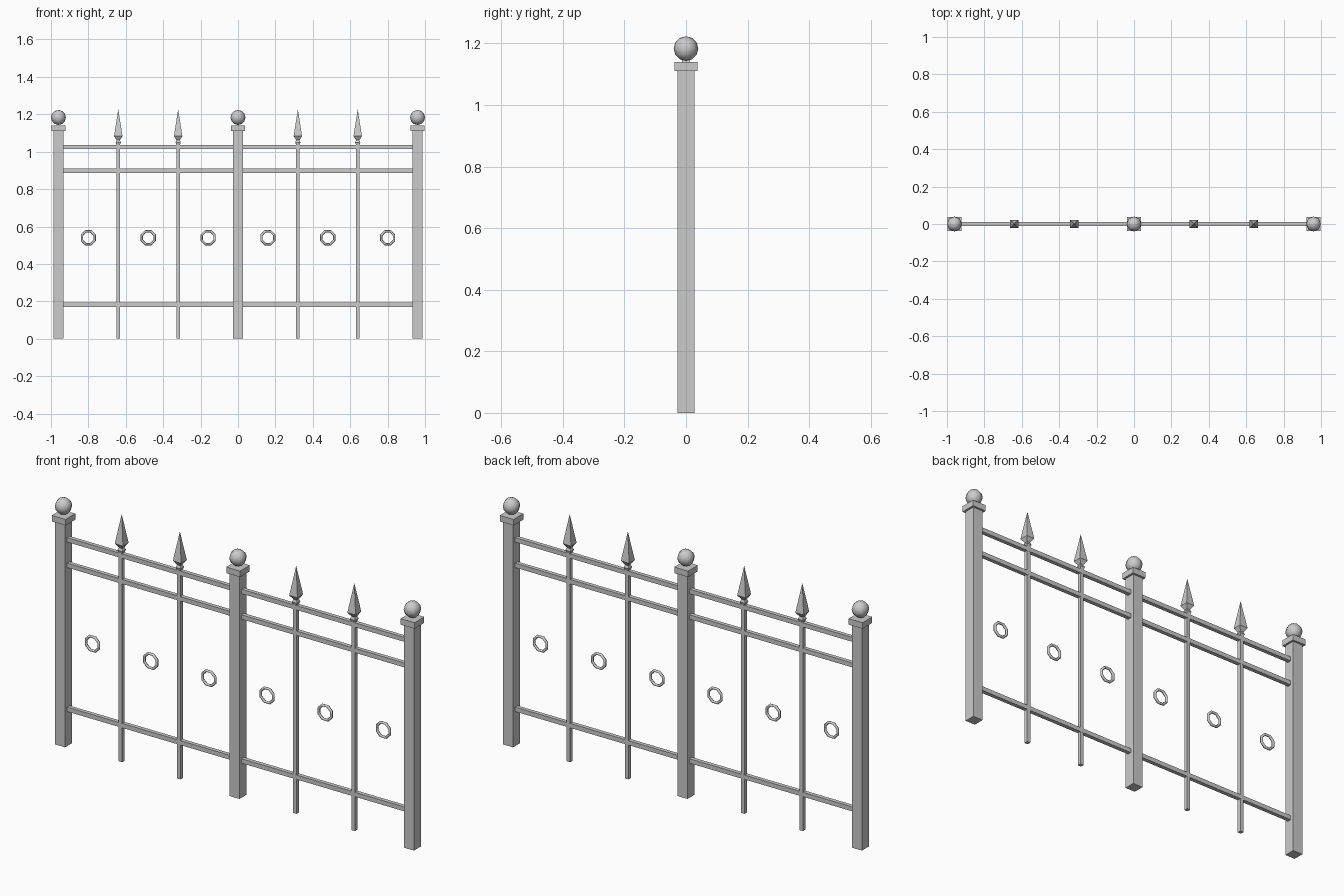
import bpy, bmesh, math
from mathutils import Matrix

if "Cube" in bpy.data.objects:
    bpy.data.objects.remove(bpy.data.objects["Cube"])


def finish(name, bm, smooth=False):
    bmesh.ops.recalc_face_normals(bm, faces=bm.faces[:])
    for f in bm.faces:
        f.smooth = smooth
    me = bpy.data.meshes.new(name)
    bm.to_mesh(me)
    bm.free()
    ob = bpy.data.objects.new(name, me)
    bpy.context.collection.objects.link(ob)
    return ob


def box(name, x0, x1, depth, z0, z1):
    bm = bmesh.new()
    m = Matrix.Translation(((x0 + x1) / 2, 0, (z0 + z1) / 2)) @ \
        Matrix.Diagonal((x1 - x0, depth, z1 - z0, 1))
    bmesh.ops.create_cube(bm, size=1, matrix=m)
    return finish(name, bm)


def square_loft(name, x, profile):
    """Four-sided solid from (half width, z) pairs."""
    bm = bmesh.new()
    loops = []
    for h, z in profile:
        if h == 0:
            loops.append([bm.verts.new((x, 0, z))] * 4)
        else:
            loops.append([bm.verts.new((x + sx * h, sy * h, z))
                          for sx, sy in ((-1, -1), (1, -1), (1, 1), (-1, 1))])
    for a, b in zip(loops, loops[1:]):
        for i in range(4):
            j = (i + 1) % 4
            bm.faces.new([a[i], a[j], b[j]] + ([b[i]] if b[i] is not b[j] else []))
    bm.faces.new(loops[0][::-1])
    return finish(name, bm)


def ring(name, x, z, major, minor, n=8, m=6):
    bm = bmesh.new()
    grid = []
    for i in range(n):
        a = 2 * math.pi * (i + 0.5) / n
        row = []
        for k in range(m):
            b = 2 * math.pi * k / m
            r = major + minor * math.cos(b)
            row.append(bm.verts.new((x + r * math.cos(a), minor * math.sin(b),
                                     z + r * math.sin(a))))
        grid.append(row)
    for i in range(n):
        for k in range(m):
            p, q = grid[i], grid[(i + 1) % n]
            bm.faces.new((p[k], q[k], q[(k + 1) % m], p[(k + 1) % m]))
    return finish(name, bm, True)


POST = 0.0275
# Posts with square caps and ball finials
for x in (-0.96, 0, 0.96):
    box("post", x - POST, x + POST, 2 * POST, 0, 1.11)
    box("post_cap", x - 0.038, x + 0.038, 0.076, 1.11, 1.14)
    bm = bmesh.new()
    bmesh.ops.create_uvsphere(bm, u_segments=8, v_segments=6, radius=0.04,
                              matrix=Matrix.Translation((x, 0, 1.183)))
    finish("ball_finial", bm, True)

# Horizontal rails in both bays
for z in (0.182, 0.898, 1.025):
    for x0, x1 in ((-0.96 + POST, -POST), (POST, 0.96 - POST)):
        box("rail", x0, x1, 0.02, z - 0.011, z + 0.011)

# Pickets with collar and spear head
for x in (-0.64, -0.32, 0.32, 0.64):
    box("picket", x - 0.0095, x + 0.0095, 0.019, 0, 1.042)
    square_loft("spear_head", x, [(0.009, 1.036), (0.014, 1.050), (0.009, 1.062),
                                  (0.0225, 1.083), (0, 1.227)])

# Ornamental rings between the uprights
for i in range(6):
    ring("ring", -0.8 + 0.32 * i, 0.54, 0.037, 0.007)
